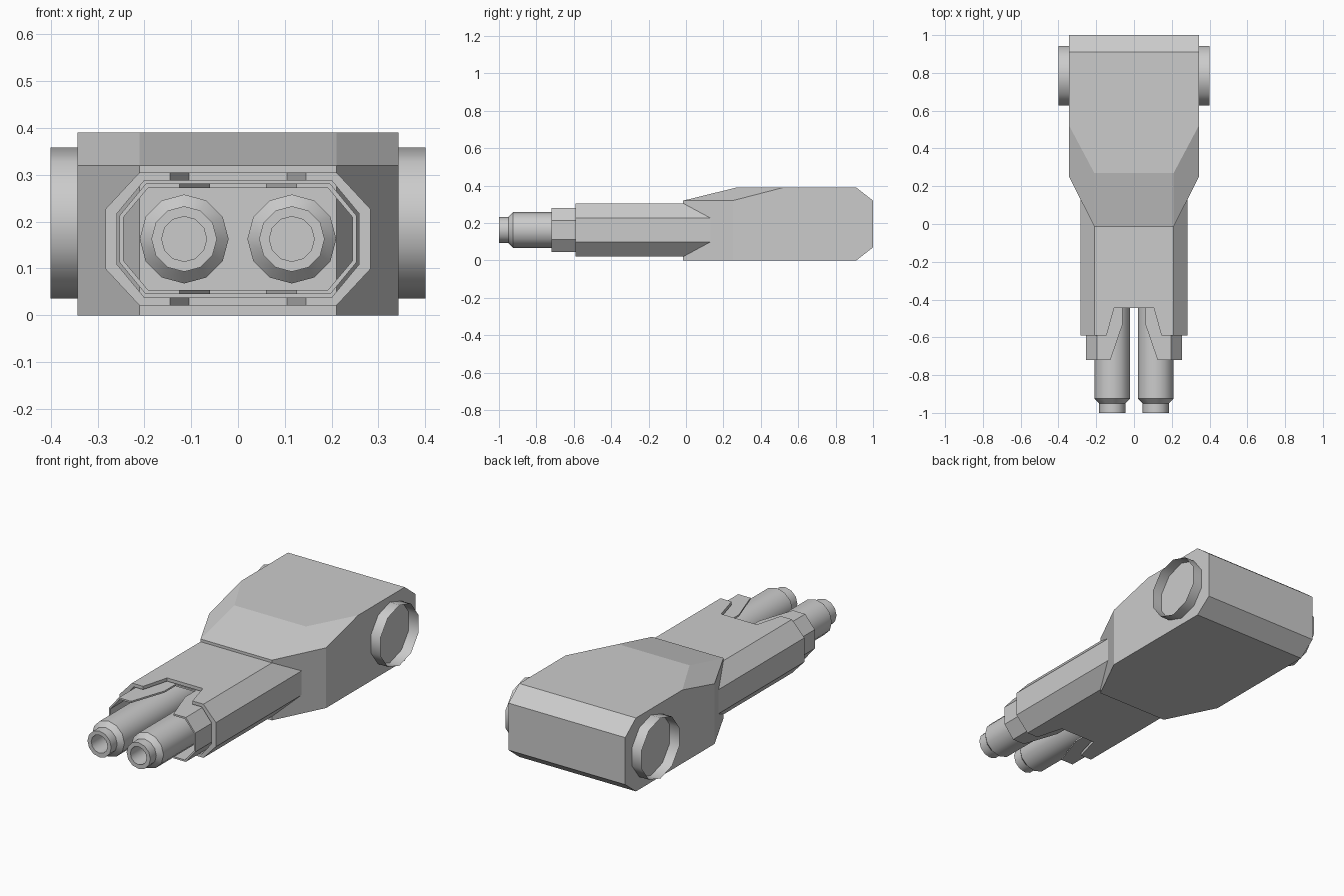
import bpy, bmesh, math
from math import sin, cos, pi, radians

if "Cube" in bpy.data.objects:
    bpy.data.objects.remove(bpy.data.objects["Cube"])

CZ = 0.163  # height of the barrel axis


def make(name, rings, cap=True, loop=False, smooth=0):
    """Skin a sequence of equal-length point rings into one mesh object."""
    bm = bmesh.new()
    vr = [[bm.verts.new(p) for p in r] for r in rings]
    pairs = list(zip(vr, vr[1:]))
    if loop:
        pairs.append((vr[-1], vr[0]))
    n = len(rings[0])
    for a, b in pairs:
        for i in range(n):
            j = (i + 1) % n
            bm.faces.new((a[i], a[j], b[j], b[i]))
    if cap and not loop:
        bm.faces.new(vr[0])
        bm.faces.new(vr[-1])
    bmesh.ops.recalc_face_normals(bm, faces=bm.faces)
    me = bpy.data.meshes.new(name)
    bm.to_mesh(me)
    bm.free()
    ob = bpy.data.objects.new(name, me)
    bpy.context.collection.objects.link(ob)
    if smooth:
        select(ob)
        bpy.ops.object.shade_smooth_by_angle(angle=radians(smooth))
    return ob


def select(ob):
    bpy.ops.object.select_all(action='DESELECT')
    ob.select_set(True)
    bpy.context.view_layer.objects.active = ob


def cut(ob, outline):
    """Cut a vertical prism (mirrored half outline) out of an object."""
    full = outline + [(-x, y) for x, y in reversed(outline)]
    cutter = make("cutter", [[(x, y, z) for x, y in full] for z in (-1, 1)])
    cutter.hide_render = True
    m = ob.modifiers.new("notch", 'BOOLEAN')
    m.operation, m.solver, m.object = 'DIFFERENCE', 'EXACT', cutter
    select(ob)
    bpy.ops.object.modifier_apply(modifier=m.name)
    bpy.data.objects.remove(cutter)


def octagon(y, hx, hz, cx, cz):
    q = [(hx, cz), (cx, hz), (-cx, hz), (-hx, cz),
         (-hx, -cz), (-cx, -hz), (cx, -hz), (hx, -cz)]
    return [(x, y, CZ + z) for x, z in q]


def shell(name, y0, y1, outer, inner):
    return make(name, [octagon(y0, *outer), octagon(y1, *outer),
                       octagon(y1, *inner), octagon(y0, *inner)], loop=True)


# Rear body: mirrored stations (y lower, y upper differ where the nose slopes)
W, N = 0.343, 0.21
half = [  # x, y, z on one side, going front to back on each level
    [(N, -0.015, 0), (W, 0.25, 0), (W, 0.91, 0)],
    [(N, -0.015, 0.07), (W, 0.25, 0.07), (W, 1, 0.07)],
    [(N, -0.015, 0.32), (W, 0.25, 0.32), (W, 1, 0.32)],
    [(N, 0.27, 0.39), (W, 0.52, 0.39), (W, 0.91, 0.39)],
]
body = make("rear_body", [r + [(-x, y, z) for x, y, z in reversed(r)] for r in half])
bm = bmesh.new()
bm.from_mesh(body.data)
bmesh.ops.dissolve_limit(bm, angle_limit=radians(2), verts=bm.verts, edges=bm.edges)
bm.to_mesh(body.data)
bm.free()

# Outer barrel housing with notched mouth
housing = shell("outer_housing", -0.59, 0.14,
                (0.283, 0.1425, 0.21, 0.064), (0.258, 0.125, 0.2, 0.055))
cut(housing, [(0.1616, -0.65), (0.105, -0.445)])

# Inner sleeve with a deeper notch
sleeve = shell("inner_sleeve", -0.72, 0.0,
               (0.253, 0.118, 0.197, 0.05), (0.245, 0.109, 0.192, 0.046))
cut(sleeve, [(0.152, -0.8), (0.06, -0.53), (0.06, -0.44)])

# Twin barrels with bored muzzles
profile = [(0.095, 0.0), (0.095, -0.925), (0.07, -0.95), (0.07, -1.0),
           (0.048, -1.0), (0.048, -0.85)]
for side, x0 in (("left", -0.115), ("right", 0.115)):
    make("barrel_" + side,
         [[(x0 + r * cos(2 * pi * k / 12), y, CZ + r * sin(2 * pi * k / 12))
           for k in range(12)] for r, y in profile], smooth=36)

# Open pivot rings on both flanks
for side, s in (("left", -1), ("right", 1)):
    make("pivot_ring_" + side,
         [[(s * x, 0.785 + 0.166 * sin(2 * pi * k / 10), 0.197 + 0.161 * cos(2 * pi * k / 10))
           for k in range(10)] for x in (0.33, 0.40)], cap=False, smooth=40)
